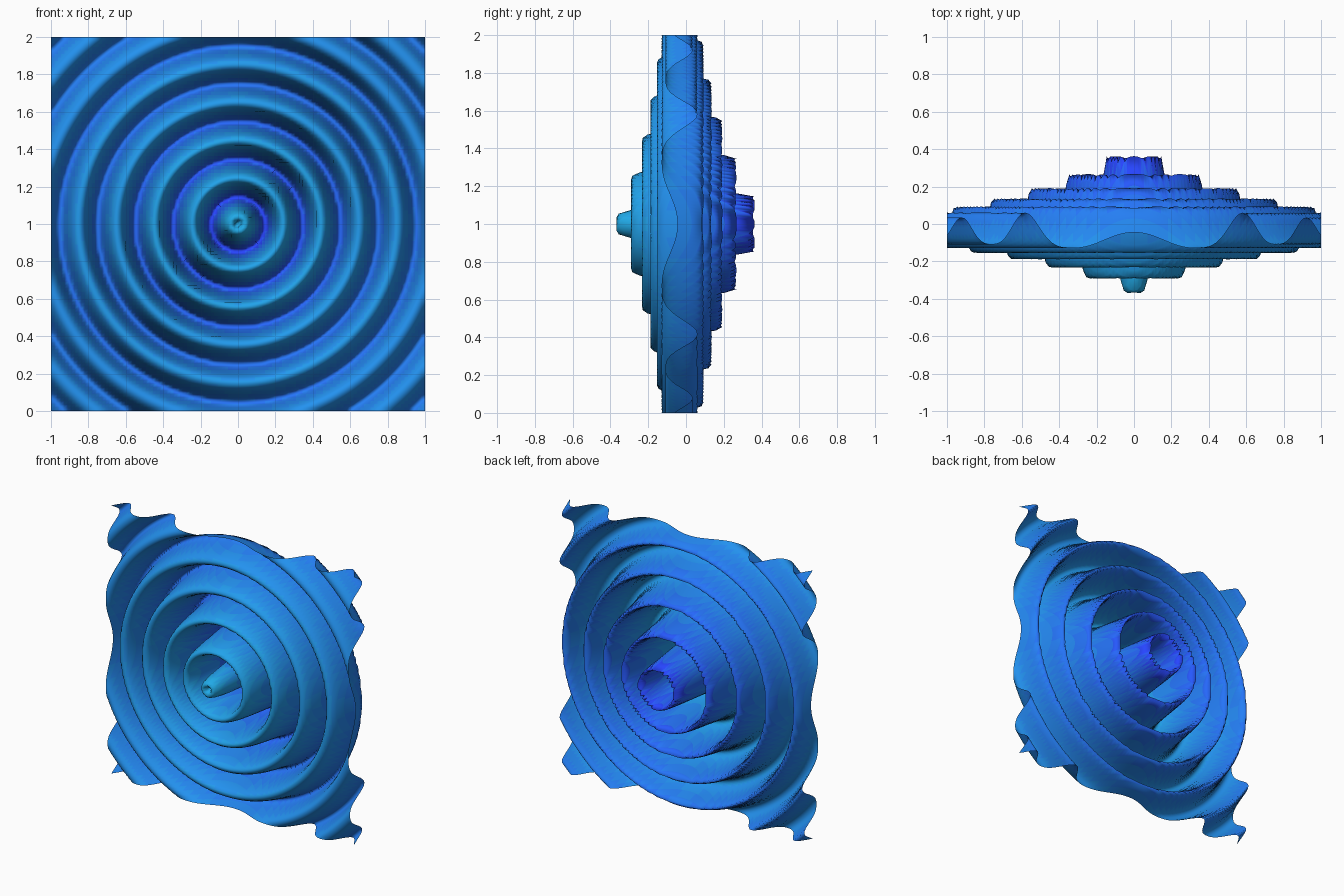
import bpy, bmesh
from math import hypot, exp, cos, pi

if "Cube" in bpy.data.objects:
    bpy.data.objects.remove(bpy.data.objects["Cube"])

SEG = 110        # grid resolution of the sheet
WAVE = 0.2025    # distance between ring crests
CREST = 0.145    # radius of the first rear crest
BANDS = 10       # colour steps from front to back


def ripple(r):
    """Depth of the decaying ripple; rear crests are narrower than front ones."""
    phase = 2 * pi * (r - CREST) / WAVE
    return 0.418 * exp(-1.333 * r) * (cos(phase) + 0.184 * cos(2 * phase)) - 0.045


# Upright square sheet displaced by the ripple
bm = bmesh.new()
bmesh.ops.create_grid(bm, x_segments=SEG, y_segments=SEG, size=1.0)
for v in bm.verts:
    x, z = v.co.x, v.co.y
    v.co = (x, ripple(hypot(x, z)), z + 1.0)

# Colour band by depth, smooth shading
for f in bm.faces:
    t = (f.calc_center_median().y + 0.36) / 0.72
    f.material_index = min(BANDS - 1, max(0, int(t * BANDS)))
    f.smooth = True

mesh = bpy.data.meshes.new("ripple_sheet")
bm.to_mesh(mesh)
bm.free()

# Cyan at the front running to deep blue at the back
front, back = (0.015, 0.40, 0.80), (0.02, 0.06, 1.0)
for i in range(BANDS):
    t = i / (BANDS - 1)
    mat = bpy.data.materials.new(f"water_blue_{i}")
    mat.diffuse_color = [a + (b - a) * t for a, b in zip(front, back)] + [1.0]
    mat.use_nodes = True
    mat.node_tree.nodes["Principled BSDF"].inputs["Base Color"].default_value = mat.diffuse_color
    mesh.materials.append(mat)

sheet = bpy.data.objects.new("ripple_sheet", mesh)
bpy.context.collection.objects.link(sheet)
